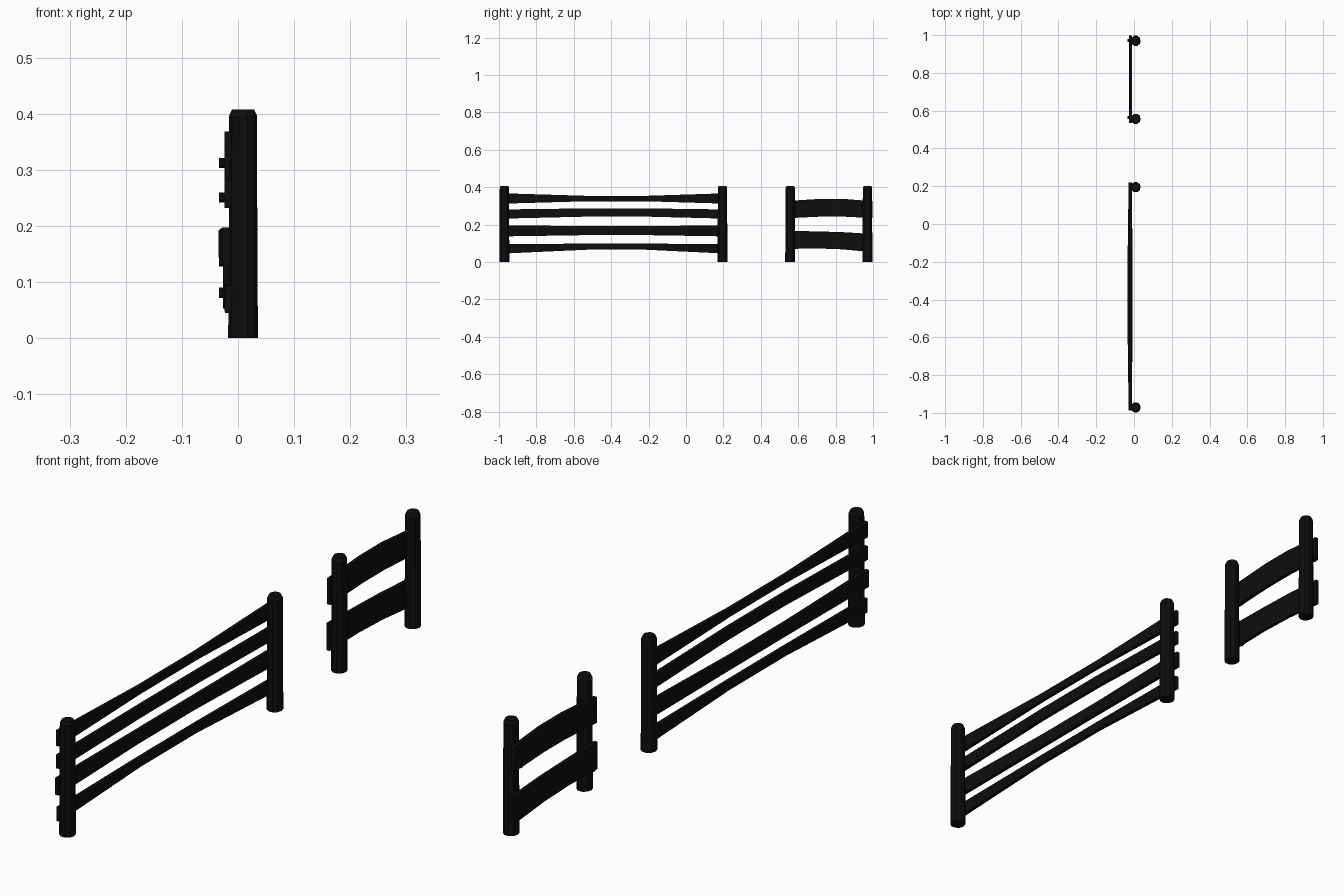
import bpy, bmesh, math

if "Cube" in bpy.data.objects:
    bpy.data.objects.remove(bpy.data.objects["Cube"])

wood = bpy.data.materials.new("dark_wood")
wood.diffuse_color = (0.004, 0.004, 0.004, 1)
wood.use_nodes = True
wood.node_tree.nodes["Principled BSDF"].inputs["Base Color"].default_value = wood.diffuse_color


def finish(name, bm):
    bmesh.ops.recalc_face_normals(bm, faces=bm.faces)
    mesh = bpy.data.meshes.new(name)
    bm.to_mesh(mesh)
    bm.free()
    mesh.materials.append(wood)
    obj = bpy.data.objects.new(name, mesh)
    bpy.context.collection.objects.link(obj)
    return obj


def loft(name, rings):
    """Skin a list of closed rings and cap both ends."""
    bm = bmesh.new()
    vs = [[bm.verts.new(p) for p in ring] for ring in rings]
    n = len(rings[0])
    for a, b in zip(vs, vs[1:]):
        for i in range(n):
            j = (i + 1) % n
            bm.faces.new((a[i], a[j], b[j], b[i]))
    bm.faces.new(vs[0])
    bm.faces.new(vs[-1])
    return finish(name, bm)


def post(name, y, sides=10):
    rings = []
    for z, s in ((0, 1.0), (0.2, 0.96), (0.397, 0.93), (0.408, 0.74)):
        rings.append([(0.009 + 0.0265 * s * math.cos(math.tau * i / sides),
                       y + 0.028 * s * math.sin(math.tau * (i + 0.5 * (sides % 4 == 0)) / sides), z)
                      for i in range(sides)])
    return loft(name, rings)


def rail(name, y0, y1, stations, thick=0.013):
    """stations: (fraction along, x centre, bottom z, top z)"""
    rings = []
    for t, x, lo, hi in stations:
        y = y0 + (y1 - y0) * t
        h = thick / 2
        rings.append([(x - h, y, lo), (x + h, y, lo), (x + h, y, hi), (x - h, y, hi)])
    return loft(name, rings)


# Posts
for i, y in enumerate((-0.971, 0.195, 0.557, 0.97)):
    post(f"post_{i + 1}", y)

# Long panel: four warped rails (x end, x middle, end z range, middle z range)
long_rails = [
    (-0.018, -0.018, 0.312, 0.368, 0.325, 0.354),
    (-0.018, -0.014, 0.232, 0.281, 0.243, 0.287),
    (-0.022, -0.028, 0.137, 0.197, 0.144, 0.192),
    (-0.017, -0.018, 0.045, 0.095, 0.066, 0.099),
]
for i, (xe, xm, l0, h0, l1, h1) in enumerate(long_rails):
    rail(f"long_rail_{i + 1}", -0.988, 0.22,
         [(0, xe, l0, h0), (0.38, xm, l1, h1), (0.64, xm, l1, h1), (1, xe, l0, h0)])

# Short panel: two wide boards
rail("short_board_upper", 0.535, 0.998,
     [(0, -0.018, 0.234, 0.326), (0.4, -0.018, 0.243, 0.338),
      (0.66, -0.018, 0.243, 0.338), (1, -0.018, 0.235, 0.325)])
rail("short_board_lower", 0.535, 0.998,
     [(0, -0.02, 0.07, 0.167), (0.35, -0.02, 0.073, 0.164),
      (0.65, -0.02, 0.068, 0.16), (1, -0.02, 0.053, 0.15)])

# Nail heads on the short boards
for i, (y, z) in enumerate((y, z) for y in (0.565, 0.972)
                           for z in (0.312, 0.251, 0.137, 0.081)):
    bm = bmesh.new()
    bmesh.ops.create_cone(bm, cap_ends=True, segments=6, radius1=0.009, radius2=0.009, depth=0.012)
    for v in bm.verts:
        v.co = (-0.028 + v.co.z, y + v.co.x, z + v.co.y)
    finish(f"nail_{i + 1}", bm)
